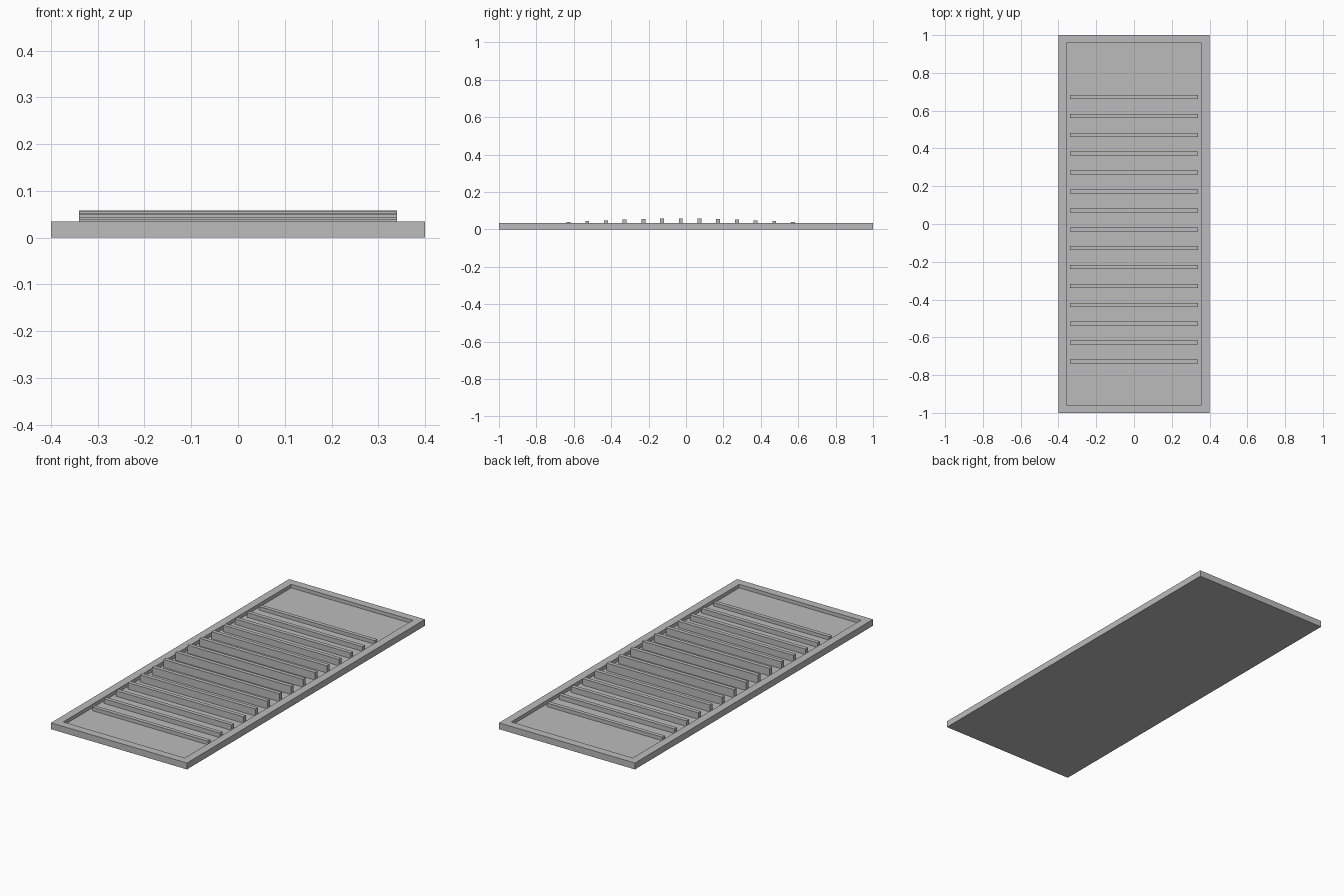
import bpy
import bmesh
import math

default = bpy.data.objects.get("Cube")
if default:
    bpy.data.objects.remove(default)

WIDTH, LENGTH = 0.8, 2.0
RIM_Z, FLOOR_Z = 0.034, 0.015
BORDER = 0.06
SLATS, PITCH, SLAT_DEPTH = 15, 0.1, 0.021
ARCH = 0.024          # extra height of the middle slat
FIRST_Y = -0.728      # centre of the front slat

grey = bpy.data.materials.new("plain grey")
grey.use_nodes = True
colour = (0.5, 0.5, 0.5, 1)
grey.diffuse_color = colour
grey.node_tree.nodes["Principled BSDF"].inputs["Base Color"].default_value = colour


def box(bm, size, centre):
    """Add a box and return its vertices."""
    verts = bmesh.ops.create_cube(bm, size=1)["verts"]
    bmesh.ops.scale(bm, vec=size, verts=verts)
    bmesh.ops.translate(bm, vec=centre, verts=verts)
    return verts


def finish(bm, name):
    mesh = bpy.data.meshes.new(name)
    bm.to_mesh(mesh)
    bm.free()
    mesh.materials.append(grey)
    obj = bpy.data.objects.new(name, mesh)
    bpy.context.collection.objects.link(obj)
    return obj


# Base tray: a slab with a shallow recess inside an even border
bm = bmesh.new()
box(bm, (WIDTH, LENGTH, RIM_Z), (0, 0, RIM_Z / 2))
bm.normal_update()
top = max(bm.faces, key=lambda f: f.calc_center_median().z)
bmesh.ops.inset_region(bm, faces=[top], thickness=BORDER)
sunk = bmesh.ops.extrude_discrete_faces(bm, faces=[top])["faces"][0]
bmesh.ops.translate(bm, vec=(0, 0, FLOOR_Z - RIM_Z), verts=sunk.verts)
bmesh.ops.recalc_face_normals(bm, faces=bm.faces)
finish(bm, "base_tray")

# Cross slats: flush with the rim at both ends, rising in an arch between
for i in range(SLATS):
    top_z = RIM_Z + ARCH * math.sin(math.pi * i / (SLATS - 1))
    bm = bmesh.new()
    box(bm, (WIDTH - 2 * BORDER, SLAT_DEPTH, top_z - FLOOR_Z),
        (0, FIRST_Y + i * PITCH, (top_z + FLOOR_Z) / 2))
    finish(bm, f"slat_{i + 1}")
